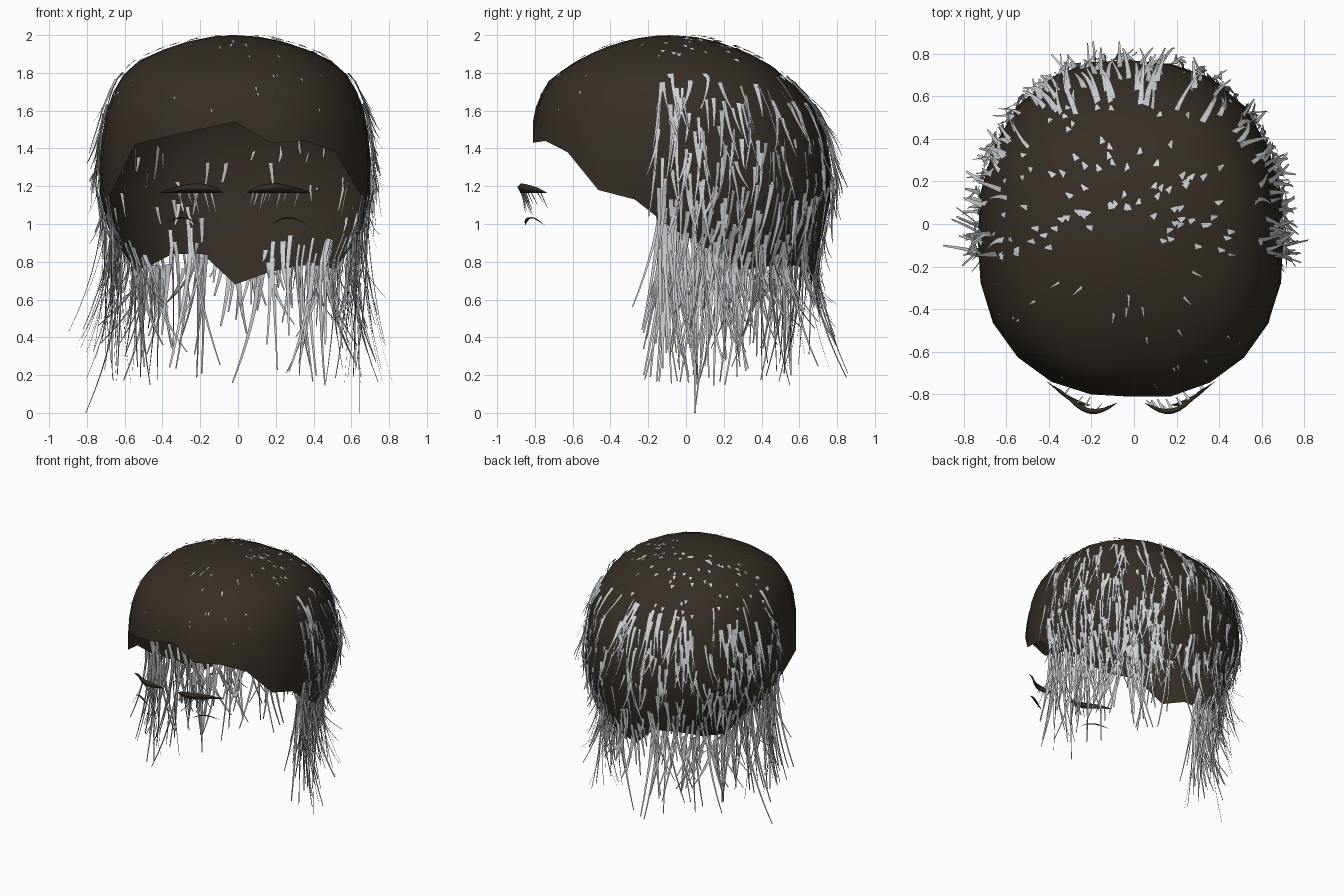
import bpy, bmesh, math, random
from mathutils import Vector

random.seed(7)
uni = random.uniform
if "Cube" in bpy.data.objects:
    bpy.data.objects.remove(bpy.data.objects["Cube"], do_unlink=True)


def material(name, rgb):
    m = bpy.data.materials.new(name)
    m.use_nodes = True
    m.diffuse_color = (*rgb, 1)
    bsdf = m.node_tree.nodes["Principled BSDF"]
    bsdf.inputs["Base Color"].default_value = (*rgb, 1)
    bsdf.inputs["Roughness"].default_value = 0.8
    return m


BROWN = material("dark brown hair", (0.037, 0.027, 0.018))
GREY = material("pale grey hair", (0.62, 0.64, 0.66))


def finish(name, bm, mat):
    me = bpy.data.meshes.new(name)
    bm.to_mesh(me)
    bm.free()
    me.materials.append(mat)
    ob = bpy.data.objects.new(name, me)
    bpy.context.collection.objects.link(ob)
    for p in me.polygons:
        p.use_smooth = True
    return ob


# Scalp shape: horizontal scale by height, for front, side and back
APEX = Vector((-0.015, -0.08, 2))
HEIGHTS = [2, 1.95, 1.85, 1.75, 1.6, 1.43, 1.2, 1.0, 0.75, 0.6]
FRONT = [0, .41, .70, .88, .97, 1, 1, 1, 1, 1]
SIDE = [0, .42, .74, .86, .94, .98, 1, .94, .78, .70]
BACK = [0, .34, .60, .74, .89, .97, 1, .95, .88, .85]
# Hairline height every 15 degrees, from the front towards +x
RIM = [1.54, 1.43, 1.44, 1.38, 1.18, 1.13, .98, .87, .76, .78, .78, .74,
       .68, .84, .84, .78, .75, .88, .98, 1.13, 1.18, 1.42, 1.46, 1.5]
SEG = len(RIM)
DEPTH = [math.sqrt(2 - h) for h in HEIGHTS]


def lookup(table, u):
    for i in range(len(DEPTH) - 1):
        if u <= DEPTH[i + 1]:
            f = (u - DEPTH[i]) / (DEPTH[i + 1] - DEPTH[i])
            return table[i] + (table[i + 1] - table[i]) * f
    return table[-1]


def rim(a):
    f = a / math.tau * SEG
    i = math.floor(f)
    return RIM[i % SEG] * (1 - f + i) + RIM[(i + 1) % SEG] * (f - i)


def scalp(a, z):
    u = math.sqrt(max(0, 2 - z))
    s, c = math.sin(a), math.cos(a)
    ends = lookup(FRONT if c > 0 else BACK, u)
    scale = ends * c * c + lookup(SIDE, u) * s * s
    r = scale * (abs(s) ** 2.3 + abs(c) ** 2.3) ** (-1 / 2.3)
    return Vector((APEX.x + 0.725 * s * r,
                   APEX.y - (0.745 if c > 0 else 0.86) * c * r, z))


# Hair cap
bm = bmesh.new()
RINGS = 11
top = bm.verts.new(APEX)
rings = []
for j in range(1, RINGS + 1):
    ring = []
    for k in range(SEG):
        u = math.sqrt(2 - RIM[k]) * j / RINGS
        ring.append(bm.verts.new(scalp(k * math.tau / SEG, 2 - u * u)))
    rings.append(ring)
for k in range(SEG):
    n = (k + 1) % SEG
    bm.faces.new((top, rings[0][k], rings[0][n]))
    for r0, r1 in zip(rings, rings[1:]):
        bm.faces.new((r0[k], r1[k], r1[n], r0[n]))
finish("hair_cap", bm, BROWN)


def ribbon(bm, points, side, w0, w1):
    prev = None
    for i, p in enumerate(points):
        w = (w0 + (w1 - w0) * i / (len(points) - 1)) / 2
        row = (bm.verts.new(p - side * w), bm.verts.new(p + side * w))
        if prev:
            bm.faces.new((prev[0], row[0], row[1], prev[1]))
        prev = row


def strand(bm, a, z0, length, lift, flare, drift, width, steps=6):
    out = Vector((math.sin(a), -math.cos(a), 0))
    tan = Vector((math.cos(a), math.sin(a), 0))
    core = Vector((APEX.x, -0.05, 1.2))
    pts = []
    for i in range(steps + 1):
        s = i / steps
        z = max(0.0, z0 - length * s)
        p = scalp(a, max(z, rim(a)))
        d = p - core if p.z > core.z else out
        p = p + d.normalized() * lift + out * flare * s * s + tan * drift * s ** 1.5
        p.z += z - max(z, rim(a))
        pts.append(p)
    side = (tan + out * uni(-0.5, 0.5)).normalized()
    ribbon(bm, pts, side, width, width * 0.3)


rad = math.radians

# Short tufts showing on the crown
bm = bmesh.new()
for _ in range(85):
    a = rad(uni(80, 280))
    z = 2 - uni(0.1, 0.52) ** 2
    strand(bm, a, z, 0.035 * math.sqrt(2 - z) * 1.5, 0.012, 0, 0, 0.034, 2)
for _ in range(28):
    a = rad(uni(-85, 85))
    strand(bm, a, uni(1.6, 1.97), 0.02, 0.007, 0, 0, 0.016, 2)
finish("crown_tufts", bm, GREY)

# Strands lying over the back and sides
bm = bmesh.new()
for _ in range(400):
    a = rad(uni(84, 276))
    z = uni(rim(a) + 0.05, 1.8)
    low = (1.8 - z) / 1.1
    flare = uni(-0.03, 0.05) + uni(0, 0.08) * low
    strand(bm, a, z, uni(0.14, 0.36), uni(0.008, 0.02), flare,
           uni(-0.07, 0.07), uni(0.02, 0.032))
for _ in range(25):
    a = rad(uni(115, 245))
    strand(bm, a, uni(1.0, 1.5), uni(0.08, 0.18), -0.012, 0.0,
           uni(-0.03, 0.03), 0.022)
finish("back_strands", bm, GREY)

# Loose strands hanging below the hairline, thinner at the nape
bm = bmesh.new()
for i in range(190):
    a = rad(180 + random.choice((-1, 1)) * (95 - 85 * uni(0, 1) ** 1.4))
    z = rim(a) + uni(-0.12, 0.2)
    tip = 0.0 if i < 2 else uni(0.14, 0.62)
    strand(bm, a, z, z - tip, uni(-0.04, 0.02), uni(-0.1, 0.19),
           uni(-0.16, 0.16), uni(0.02, 0.03), 7)
finish("hanging_strands", bm, GREY)


# Eyebrows: curved lens-shaped arcs, pointed at both ends
def brow_point(sign, t):
    x = 0.065 + 0.33 * t
    y = -0.84 - 0.045 * math.sin(math.pi * min(1, t * 1.3)) + 0.1 * t ** 2.5
    return Vector((APEX.x + sign * x, y, 1.165))


def lash_point(sign, t):
    x = 0.19 + 0.19 * t
    y = -0.85 + 0.1 * t ** 1.6
    return Vector((APEX.x + sign * x, y, 0.995 + 0.035 * math.sin(math.pi * t)))


def tapered_arc(name, path, sign, height, depth, steps=10):
    bm = bmesh.new()
    prev = None
    for i in range(steps + 1):
        t = i / steps
        w = 0.08 + 0.92 * math.sin(math.pi * t ** 0.8)
        p = path(sign, t)
        row = [bm.verts.new(p + Vector((0, dy * depth * w, dz * height * w)))
               for dy, dz in ((0, 0), (-1, 0.7), (0, 1), (0.6, 0.5))]
        if prev:
            for k in range(4):
                n = (k + 1) % 4
                bm.faces.new((prev[k], row[k], row[n], prev[n]))
        else:
            bm.faces.new(row)
        prev = row
    bm.faces.new(prev[::-1])
    bmesh.ops.recalc_face_normals(bm, faces=bm.faces)
    finish(name, bm, BROWN)


bm = bmesh.new()
for side_name, sign in (("left", 1), ("right", -1)):
    tapered_arc(side_name + "_eyebrow", brow_point, sign, 0.05, 0.016)
    tapered_arc(side_name + "_eyelash", lash_point, sign, 0.007, 0.014)
    # Fine strands trailing under each eyebrow
    for _ in range(9 if sign > 0 else 5):
        p = brow_point(sign, uni(0.1, 0.9))
        drop, back = uni(0.06, 0.14), uni(0.02, 0.06)
        pts = [p + Vector((-0.03 * s * sign, back * s, 0.02 - drop * s))
               for s in (0, 0.35, 0.7, 1)]
        ribbon(bm, pts, Vector((1, 0.4, 0)).normalized(), 0.018, 0.006)
finish("eyebrow_strands", bm, GREY)
